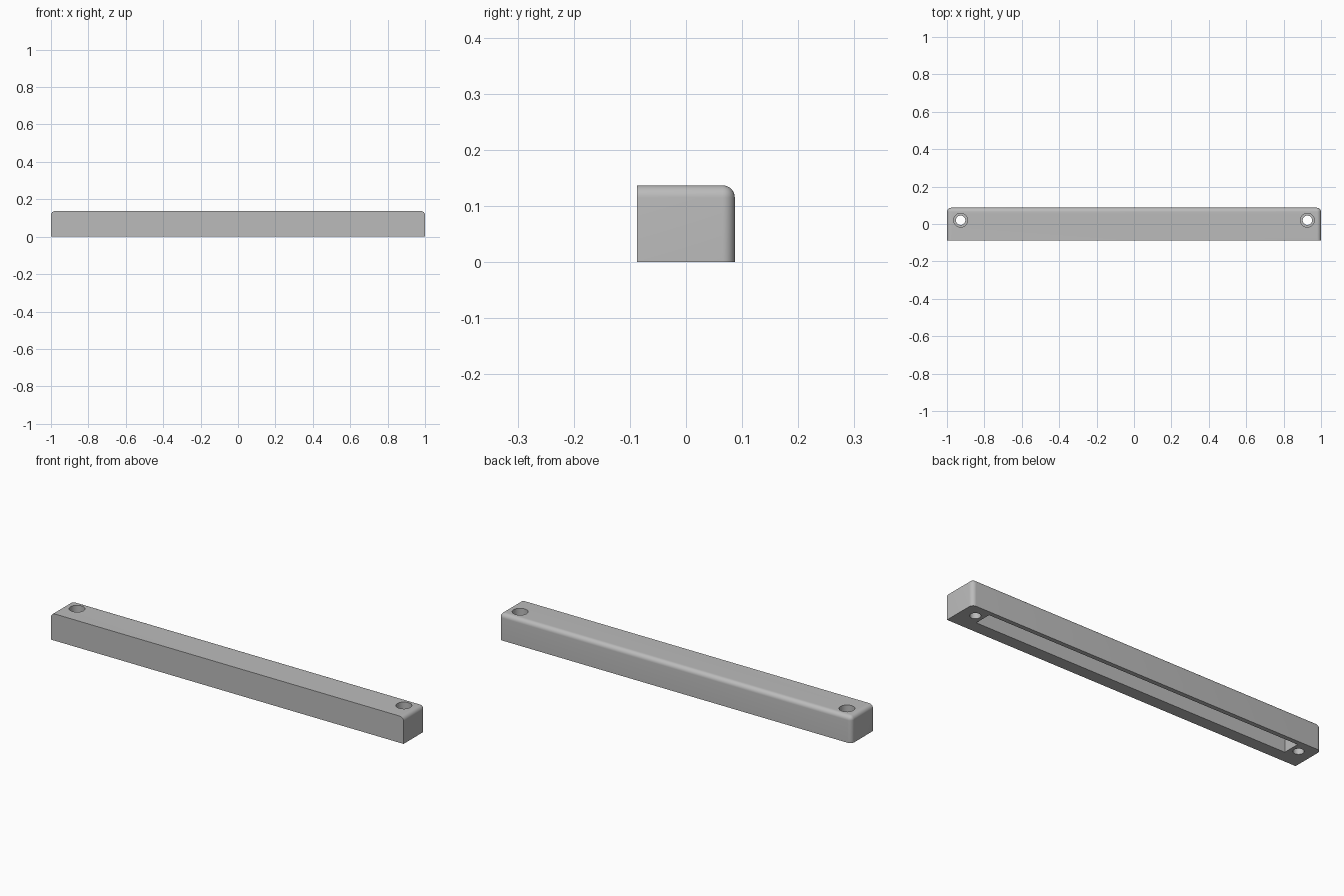
import bpy
import bmesh
from mathutils import Matrix, Vector

if "Cube" in bpy.data.objects:
    bpy.data.objects.remove(bpy.data.objects["Cube"], do_unlink=True)

HALF_DEPTH, HEIGHT = 0.087, 0.137
ROUND = 0.022
HOLE_X, HOLE_Y = 0.927, 0.02

grey = bpy.data.materials.new("plain grey")
grey.use_nodes = True
grey.diffuse_color = (0.5, 0.5, 0.5, 1)
grey.node_tree.nodes["Principled BSDF"].inputs["Base Color"].default_value = (0.5, 0.5, 0.5, 1)


def finish(name, bm):
    mesh = bpy.data.meshes.new(name)
    bm.to_mesh(mesh)
    bm.free()
    mesh.materials.append(grey)
    obj = bpy.data.objects.new(name, mesh)
    bpy.context.collection.objects.link(obj)
    return obj


def box(low, high):
    low, high = Vector(low), Vector(high)
    bm = bmesh.new()
    bmesh.ops.create_cube(bm, size=1, matrix=Matrix.Translation((low + high) / 2)
                          @ Matrix.Diagonal((high - low).to_4d()))
    return bm


def cylinder(x, radius, bottom, top):
    bm = bmesh.new()
    bmesh.ops.create_cone(bm, cap_ends=True, segments=48, radius1=radius, radius2=radius,
                          depth=top - bottom,
                          matrix=Matrix.Translation((x, HOLE_Y, (bottom + top) / 2)))
    return bm


# Bar with rounded back corners and rounded top rim, sharp along the front and base
bm = box((-1, -HALF_DEPTH, 0), (1, HALF_DEPTH, HEIGHT))


def is_rounded(edge):
    at_front = all(v.co.y < 0 for v in edge.verts)
    at_base = all(v.co.z < 0.01 for v in edge.verts)
    return not at_front and not at_base


bmesh.ops.bevel(bm, geom=[e for e in bm.edges if is_rounded(e)], offset=ROUND,
                segments=8, profile=0.5, affect='EDGES')
bar = finish("bar", bm)

# Long slot in the underside, and a counterbored screw hole at each end
cutters = [finish("slot_cutter", box((-0.885, -0.024, -0.1), (0.885, 0.064, 0.1)))]
for side in (-1, 1):
    cutters.append(finish("hole_cutter", cylinder(side * HOLE_X, 0.025, -0.1, 0.2)))
    cutters.append(finish("counterbore_cutter", cylinder(side * HOLE_X, 0.037, 0.07, 0.2)))

bpy.ops.object.select_all(action='DESELECT')
bpy.context.view_layer.objects.active = bar
bar.select_set(True)
for cutter in cutters:
    cutter.hide_render = True
    cut = bar.modifiers.new("cut", 'BOOLEAN')
    cut.operation = 'DIFFERENCE'
    cut.solver = 'EXACT'
    cut.object = cutter
    bpy.ops.object.modifier_apply(modifier=cut.name)
    bpy.data.objects.remove(cutter, do_unlink=True)

bpy.ops.object.shade_smooth_by_angle()
